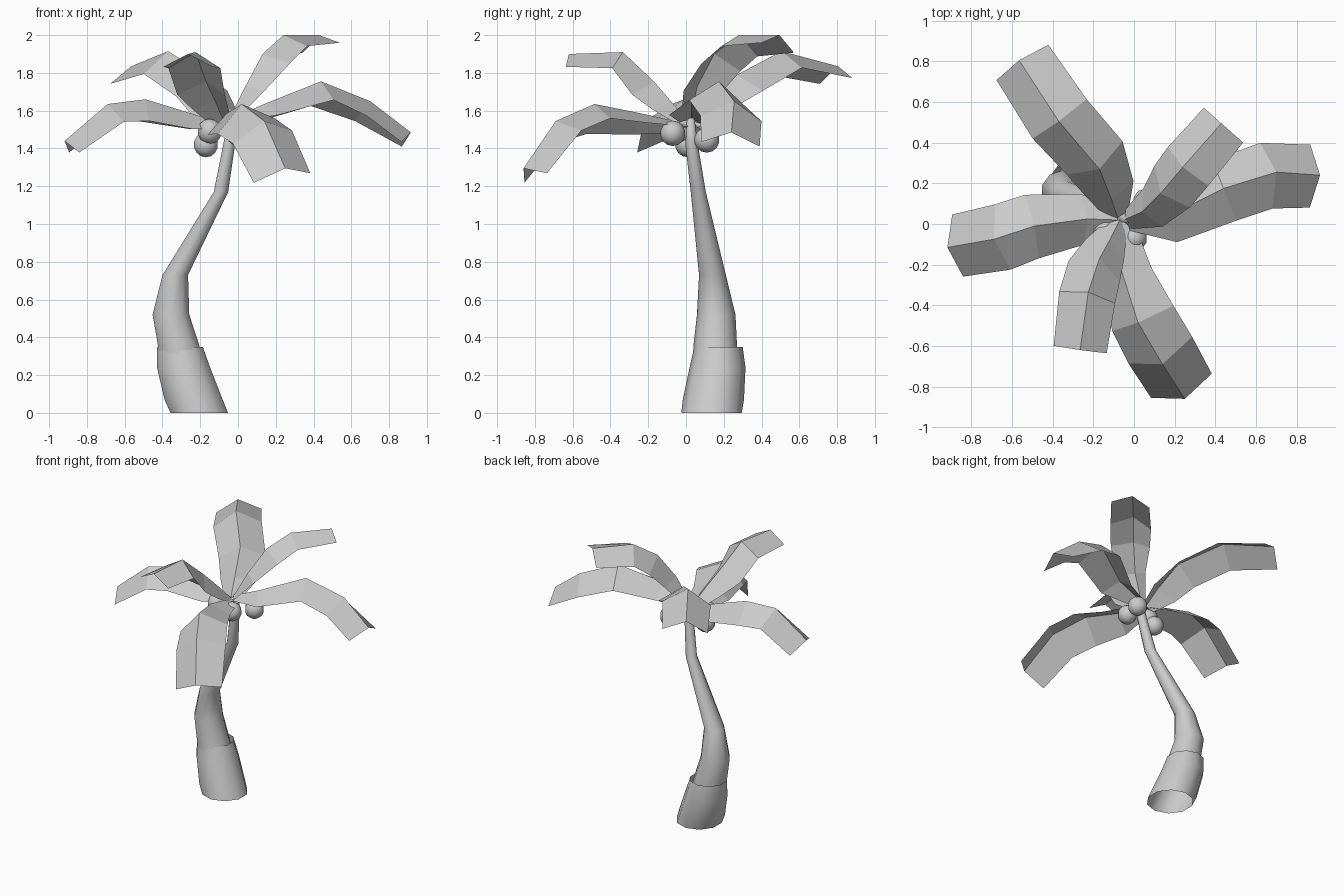
import bpy, bmesh, math
from mathutils import Vector, Quaternion

if "Cube" in bpy.data.objects:
    bpy.data.objects.remove(bpy.data.objects["Cube"])

Z = Vector((0, 0, 1))


def finish(name, bm, smooth=False):
    mesh = bpy.data.meshes.new(name)
    bm.to_mesh(mesh)
    bm.free()
    ob = bpy.data.objects.new(name, mesh)
    bpy.context.collection.objects.link(ob)
    for p in mesh.polygons:
        p.use_smooth = smooth
    return ob


def loft(bm, rows, closed):
    """Bridge consecutive rows of points with quads."""
    vs = [[bm.verts.new(p) for p in row] for row in rows]
    n = len(rows[0])
    for a, b in zip(vs, vs[1:]):
        for i in range(n if closed else n - 1):
            j = (i + 1) % n
            bm.faces.new((a[i], a[j], b[j], b[i]))
    return vs


def tube(name, rings, sides=10, cap_top=False):
    """Tube through horizontal rings given as (x, y, z, radius)."""
    rows = []
    for x, y, z, r in rings:
        angles = [2 * math.pi * (i + 0.5) / sides for i in range(sides)]
        rows.append([(x + r * math.cos(a), y + r * math.sin(a), z) for a in angles])
    bm = bmesh.new()
    vs = loft(bm, rows, True)
    if cap_top:
        bm.faces.new(vs[-1])
    return finish(name, bm, True)


def frond(name, path, scale, roll):
    """Folded leaf: a ridge line with two drooping edges."""
    pts = [Vector(p) for p in path]
    widths = (0.06, 0.125, 0.16, 0.165, 0.155)
    drops = (0.03, 0.08, 0.115, 0.105, 0.08)
    rows = []
    for i, p in enumerate(pts):
        t = (pts[min(i + 1, 4)] - pts[max(i - 1, 0)]).normalized()
        side = t.cross(Z).normalized()
        side = Quaternion(t, roll) @ side
        up = side.cross(t)
        w, d = widths[i] * scale, drops[i] * scale
        rows.append([p - side * w - up * d, p, p + side * w - up * d])
    bm = bmesh.new()
    loft(bm, rows, False)
    bmesh.ops.reverse_faces(bm, faces=bm.faces[:])
    return finish(name, bm)


# Leaning trunk and the open sleeve around its foot
tube("trunk", [(-0.285, 0.16, 0.18, 0.13), (-0.315, 0.155, 0.36, 0.115),
               (-0.355, 0.16, 0.52, 0.102), (-0.332, 0.14, 0.73, 0.071),
               (-0.09, 0.065, 1.17, 0.04), (-0.047, 0.03, 1.42, 0.033),
               (-0.03, 0.025, 1.56, 0.02)], cap_top=True)
tube("trunk_base", [(-0.205, 0.135, 0, 0.16), (-0.235, 0.145, 0.07, 0.162),
                    (-0.288, 0.167, 0.24, 0.148), (-0.308, 0.172, 0.35, 0.128)])

# Fronds: ridge path from crown to tip, width scale, roll
fronds = {
    "frond_back_left": ([(-0.08, 0.03, 1.53), (-0.11, 0.12, 1.64), (-0.17, 0.27, 1.79),
                         (-0.37, 0.505, 1.915), (-0.565, 0.805, 1.835)], 1.0, -0.1),
    "frond_right": ([(-0.03, 0.03, 1.56), (0.15, 0.03, 1.64), (0.44, 0.175, 1.755),
                     (0.70, 0.255, 1.65), (0.915, 0.24, 1.485)], 1.0, -0.1),
    "frond_front": ([(-0.07, 0.01, 1.53), (-0.06, -0.235, 1.585), (0.02, -0.485, 1.635),
                     (0.14, -0.69, 1.545), (0.25, -0.86, 1.295)], 1.05, 0.25),
    "frond_left": ([(-0.08, 0.02, 1.53), (-0.23, 0.025, 1.58), (-0.49, -0.01, 1.66),
                    (-0.69, -0.075, 1.635), (-0.918, -0.115, 1.44)], 1.0, 0.0),
    "frond_front_upper": ([(-0.07, 0.02, 1.53), (-0.12, -0.08, 1.65), (-0.17, -0.17, 1.755),
                           (-0.225, -0.335, 1.91), (-0.265, -0.62, 1.90)], 0.85, 0.0),
    "frond_back_right": ([(-0.05, 0.02, 1.55), (0.04, 0.06, 1.73), (0.13, 0.15, 1.90),
                          (0.24, 0.28, 2.0), (0.43, 0.495, 2.0)], 0.85, -0.2),
}
for name, (path, scale, roll) in fronds.items():
    frond(name, path, scale, roll)

# Coconuts clustered under the crown
for i, c in enumerate([(0.0, -0.07, 1.48), (0.06, 0.11, 1.445),
                       (-0.17, 0.01, 1.42), (-0.15, -0.03, 1.49)]):
    bm = bmesh.new()
    bmesh.ops.create_uvsphere(bm, u_segments=10, v_segments=7, radius=0.067)
    finish(f"coconut_{i + 1}", bm, True).location = c
